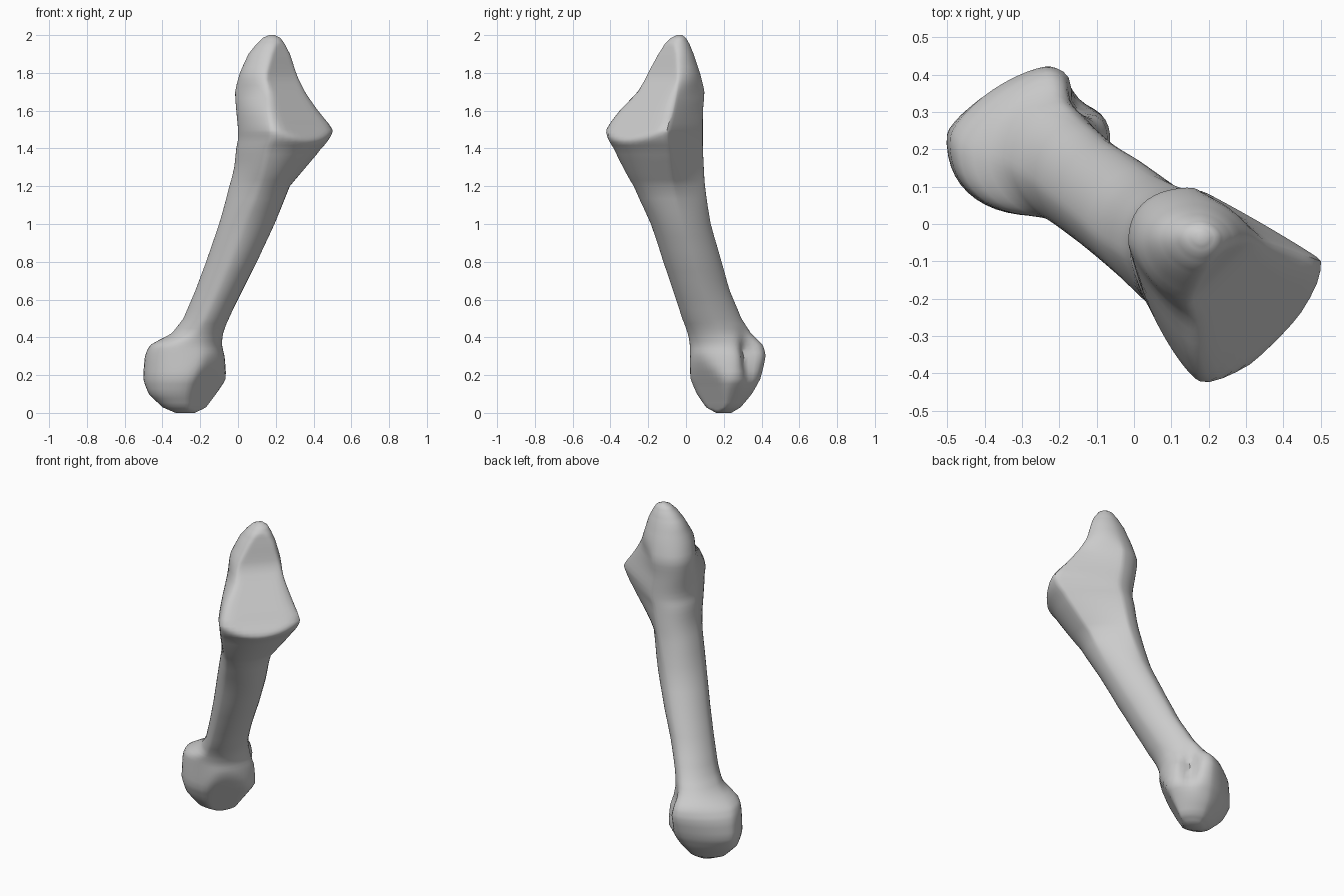
import bpy, bmesh
from math import cos, sin, pi, exp, radians

SIDES, STEPS = 48, 3

# Each ring: z, x min, x max, y min, y max, centre x, centre y
foot = [
    (0.00, -0.33, -0.23, 0.16, 0.24, -0.28, 0.20),
    (0.03, -0.40, -0.165, 0.105, 0.29, -0.27, 0.20),
    (0.10, -0.475, -0.115, 0.055, 0.35, -0.26, 0.21),
    (0.18, -0.505, -0.06, 0.02, 0.395, -0.24, 0.24),
    (0.30, -0.495, -0.07, 0.02, 0.425, -0.23, 0.23),
    (0.36, -0.47, -0.085, 0.02, 0.41, -0.23, 0.20),
]
shaft = [
    (0.42, -0.35, -0.08, 0.01, 0.345, -0.21, 0.17),
    (0.50, -0.29, -0.05, -0.02, 0.295, -0.17, 0.135),
    (0.65, -0.225, 0.025, -0.07, 0.23, -0.10, 0.08),
    (0.80, -0.17, 0.10, -0.12, 0.19, -0.035, 0.035),
    (1.00, -0.10, 0.195, -0.185, 0.13, 0.045, -0.03),
]
head = [
    (1.20, -0.045, 0.275, -0.28, 0.10, 0.12, -0.07),
    (1.30, -0.02, 0.36, -0.335, 0.095, 0.14, -0.08),
    (1.40, -0.01, 0.445, -0.385, 0.09, 0.16, -0.09),
    (1.45, 0.00, 0.485, -0.415, 0.09, 0.18, -0.10),
    (1.50, 0.00, 0.51, -0.43, 0.09, 0.18, -0.10),
    (1.60, -0.01, 0.425, -0.355, 0.09, 0.16, -0.07),
    (1.70, -0.018, 0.355, -0.255, 0.10, 0.16, -0.05),
]
dome = [
    (1.80, 0.008, 0.31, -0.205, 0.075, 0.16, -0.05),
    (1.90, 0.055, 0.275, -0.145, 0.04, 0.17, -0.04),
    (1.95, 0.095, 0.25, -0.115, 0.02, 0.175, -0.04),
    (1.985, 0.13, 0.225, -0.08, 0.00, 0.18, -0.035),
    (2.00, 0.165, 0.195, -0.05, -0.02, 0.18, -0.035),
]

# Roundness of the quadrants +x+y, -x+y, -x-y, +x-y (2 is an ellipse)
parts = [(foot, (1.7, 1.45, 2.4, 2)), (shaft, (1.6, 2, 1.6, 2)),
         (head, (1.05, 2.4, 1.3, 2)), (dome, (1.8, 2.1, 1.8, 2))]
rings = [r + p for table, p in parts for r in table]


def diagonal_limit(z):
    """Flat joint facets facing +x -y, on the foot and on the head."""
    if z < 0.36:
        return -0.28 + 0.5 * z
    if z > 1.445:
        return max(0.21 + 0.74 * (1.83 - z), 0.25 - 0.2 * (z - 1.8))
    return 9


def groove(x, y, z):
    """Small notch on the +x +y side of the foot."""
    d = ((x + 0.125) ** 2 + (y - 0.345) ** 2) / 0.045 ** 2 + ((z - 0.3) / 0.11) ** 2
    return 0.05 * exp(-d)


def section(ring):
    z, x0, x1, y0, y1, cx, cy = ring[:7]
    points = []
    for i in range(SIDES):
        a = 2 * pi * (i + 0.5) / SIDES
        e = 2 / ring[7 + i * 4 // SIDES]
        c, s = cos(a), sin(a)
        x = cx + ((x1 - cx) if c > 0 else (x0 - cx)) * abs(c) ** e
        y = cy + ((y1 - cy) if s > 0 else (y0 - cy)) * abs(s) ** e
        over = max(0, (x - y) * 0.7071 - diagonal_limit(z)) * 0.7071
        g = groove(x, y, z)
        points.append((x - over - g, y + over - g, z))
    return points


# Loft the whole bone through the rings
bm = bmesh.new()
loops = []
for a, b in zip(rings, rings[1:]):
    for k in range(STEPS):
        t = k / STEPS
        mix = [p + (q - p) * t for p, q in zip(a, b)]
        loops.append([bm.verts.new(co) for co in section(mix)])
loops.append([bm.verts.new(co) for co in section(rings[-1])])
for low, high in zip(loops, loops[1:]):
    for i in range(SIDES):
        j = (i + 1) % SIDES
        bm.faces.new((low[i], low[j], high[j], high[i]))
bm.faces.new(loops[0][::-1])
bm.faces.new(loops[-1])
# Soften the ring steps slightly
for _ in range(2):
    bmesh.ops.smooth_vert(bm, verts=[v for v in bm.verts if 0.02 < v.co.z < 1.98],
                          factor=0.4, use_axis_x=True, use_axis_y=True, use_axis_z=False)
bmesh.ops.recalc_face_normals(bm, faces=bm.faces)

mesh = bpy.data.meshes.new("long_bone")
bm.to_mesh(mesh)
bm.free()
bone = bpy.data.objects.new("long_bone", mesh)
bpy.context.collection.objects.link(bone)
bpy.context.view_layer.objects.active = bone
bone.select_set(True)
bpy.ops.object.shade_smooth_by_angle(angle=radians(40))
